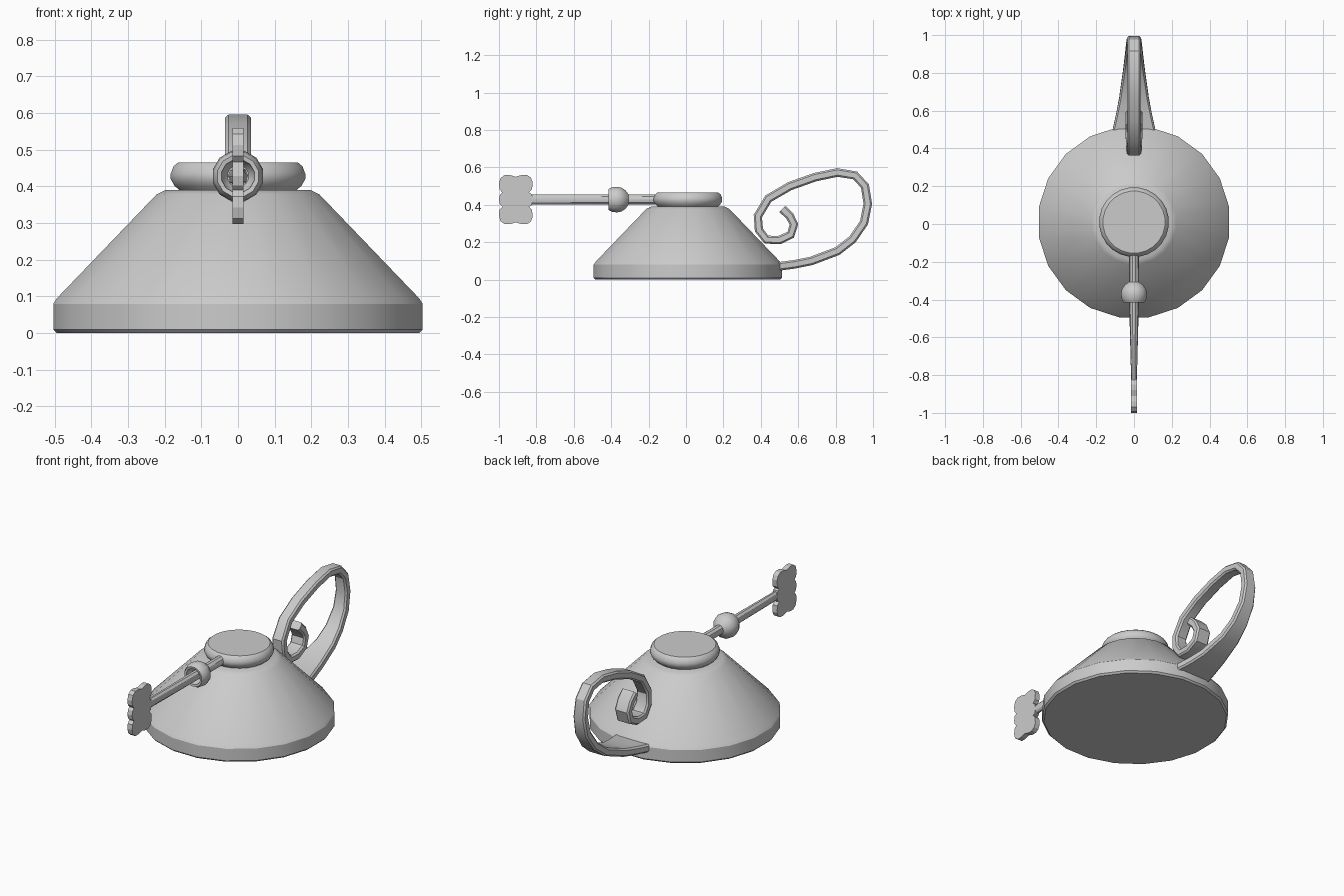
import bpy, bmesh, math
from mathutils import Vector, Matrix

if "Cube" in bpy.data.objects:
    bpy.data.objects.remove(bpy.data.objects["Cube"])

def finish(name, bm, smooth=True):
    bmesh.ops.recalc_face_normals(bm, faces=bm.faces)
    me = bpy.data.meshes.new(name)
    bm.to_mesh(me)
    bm.free()
    ob = bpy.data.objects.new(name, me)
    bpy.context.collection.objects.link(ob)
    bpy.ops.object.select_all(action='DESELECT')
    ob.select_set(True)
    bpy.context.view_layer.objects.active = ob
    if smooth:
        bpy.ops.object.shade_smooth_by_angle(angle=math.radians(32))
    return ob

def loft(bm, rings):
    """Skin rings of points and cap both ends."""
    vs = [[bm.verts.new(p) for p in r] for r in rings]
    n = len(vs[0])
    for a, b in zip(vs, vs[1:]):
        for i in range(n):
            bm.faces.new((a[i], a[(i + 1) % n], b[(i + 1) % n], b[i]))
    bm.faces.new(vs[0])
    bm.faces.new(vs[-1])

def lathe(name, profile, sides, matrix):
    bm = bmesh.new()
    rings = []
    for r, h in profile:
        rings.append([matrix @ Vector((r * math.cos(t), r * math.sin(t), h))
                      for t in ((i + 0.5) * math.tau / sides for i in range(sides))])
    loft(bm, rings)
    return finish(name, bm)

upright = Matrix.Translation((0, 0.01, 0))
forward = Matrix.Translation((0, 0, 0.428)) @ Matrix.Rotation(math.pi / 2, 4, 'X')

# Conical body and round cap
lathe("body", [(0.50, 0), (0.51, 0.01), (0.51, 0.08), (0.50, 0.095),
               (0.225, 0.378), (0.20, 0.39)], 20, upright)
lathe("cap", [(0.155, 0.385), (0.175, 0.402), (0.185, 0.42), (0.185, 0.435),
              (0.177, 0.455), (0.165, 0.465)], 24, upright)

# Hollow cup on the stem (profile height runs towards the front)
lathe("stem_cup", [(0.024, 0.305), (0.05, 0.322), (0.066, 0.345), (0.071, 0.368),
                   (0.068, 0.395), (0.058, 0.415), (0.046, 0.413), (0.044, 0.385),
                   (0.03, 0.365)], 12, forward)

# Stem, flattening towards the plate
bm = bmesh.new()
loft(bm, [[(w * math.cos(t), y, 0.428 + 0.028 * math.sin(t))
           for t in (i * math.tau / 10 for i in range(10))]
          for y, w in ((-0.10, 0.028), (-0.37, 0.027), (-0.83, 0.015))])
finish("stem", bm)

# Lobed end plate: upper half of the outline is mirrored below
half = [(-0.825, 0.0), (-0.822, 0.018), (-0.828, 0.032), (-0.84, 0.038), (-0.823, 0.055),
        (-0.82, 0.095), (-0.83, 0.118), (-0.85, 0.131), (-0.88, 0.131), (-0.91, 0.122),
        (-0.94, 0.131), (-0.97, 0.131), (-0.992, 0.115), (-1.0, 0.085), (-0.997, 0.055),
        (-0.982, 0.038), (-0.995, 0.025), (-1.0, 0.0)]
outline = half + [(y, -z) for y, z in reversed(half[1:-1])]
bm = bmesh.new()
loft(bm, [[(x, y, 0.428 + z) for y, z in outline] for x in (-0.015, 0.015)])
finish("end_plate", bm, False)

# Curled handle: strap with chamfered section, (y, z, half width)
path = [(0.49, 0.07, 0.115), (0.58, 0.082, 0.095), (0.67, 0.10, 0.078), (0.81, 0.153, 0.058),
        (0.89, 0.215, 0.048), (0.952, 0.305, 0.041), (0.972, 0.405, 0.037),
        (0.957, 0.50, 0.035), (0.905, 0.557, 0.035), (0.81, 0.573, 0.035),
        (0.69, 0.548, 0.035), (0.555, 0.50, 0.035), (0.44, 0.433, 0.035),
        (0.384, 0.34, 0.037), (0.39, 0.265, 0.04), (0.43, 0.214, 0.043),
        (0.50, 0.212, 0.045), (0.56, 0.24, 0.045), (0.577, 0.295, 0.045),
        (0.555, 0.34, 0.045), (0.515, 0.378, 0.045)]
t, c = 0.023, 0.009
rings = []
for i, (y, z, w) in enumerate(path):
    a, b = path[max(i - 1, 0)], path[min(i + 1, len(path) - 1)]
    d = Vector((b[0] - a[0], b[1] - a[1])).normalized()
    section = [(w, t - c), (w - c, t), (c - w, t), (-w, t - c),
               (-w, c - t), (c - w, -t), (w - c, -t), (w, c - t)]
    rings.append([(x, y - d.y * n, z + d.x * n) for x, n in section])
bm = bmesh.new()
loft(bm, rings)
finish("handle", bm)
